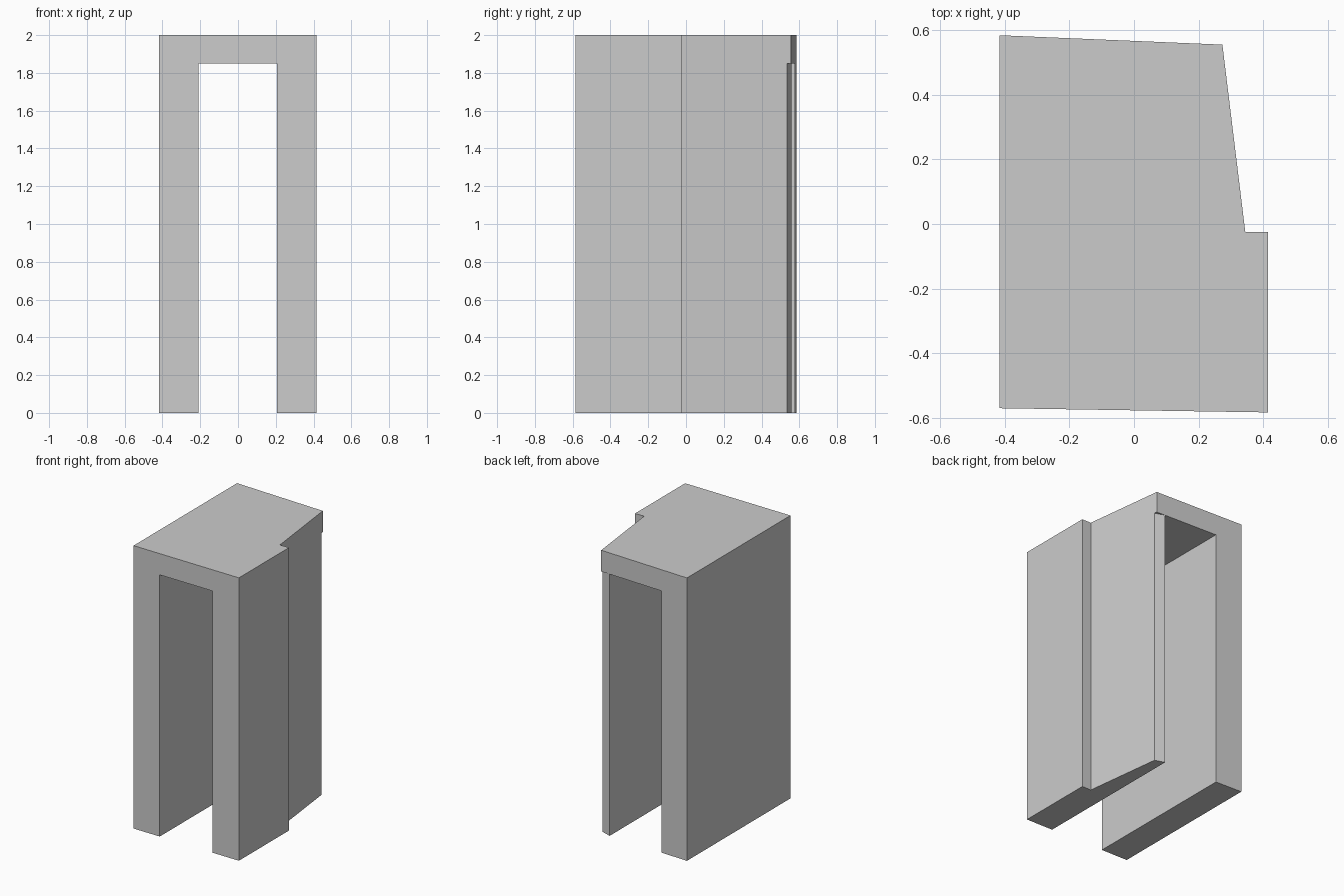
import bpy, bmesh

if "Cube" in bpy.data.objects:
    bpy.data.objects.remove(bpy.data.objects["Cube"])


def prism(name, outline, z0, z1):
    """Closed vertical prism from a plan outline."""
    bm = bmesh.new()
    face = bm.faces.new([bm.verts.new((x, y, z0)) for x, y in outline])
    top = bmesh.ops.extrude_face_region(bm, geom=[face], use_keep_orig=True)["geom"]
    bmesh.ops.translate(bm, vec=(0, 0, z1 - z0),
                        verts=[g for g in top if isinstance(g, bmesh.types.BMVert)])
    bmesh.ops.recalc_face_normals(bm, faces=bm.faces)
    mesh = bpy.data.meshes.new(name)
    bm.to_mesh(mesh)
    bm.free()
    obj = bpy.data.objects.new(name, mesh)
    bpy.context.collection.objects.link(obj)
    return obj


# Solid block with the stepped, tapering right side
arch = prism("arch_block",
             [(-0.417, -0.571), (0.416, -0.584), (0.416, -0.025),
              (0.345, -0.025), (0.274, 0.556), (-0.417, 0.585)], 0, 2)

# Passage through the block; its far end also trims the right leg under the roof
passage = prism("passage_cutter",
                [(-0.21, -1), (0.206, -1), (0.206, 0.559), (0.2765, 0.535),
                 (0.4, 0.493), (0.4, 1), (-0.21, 1)], -0.5, 1.85)
passage.hide_render = True
passage.hide_viewport = True

cut = arch.modifiers.new("passage", 'BOOLEAN')
cut.operation = 'DIFFERENCE'
cut.solver = 'EXACT'
cut.object = passage
